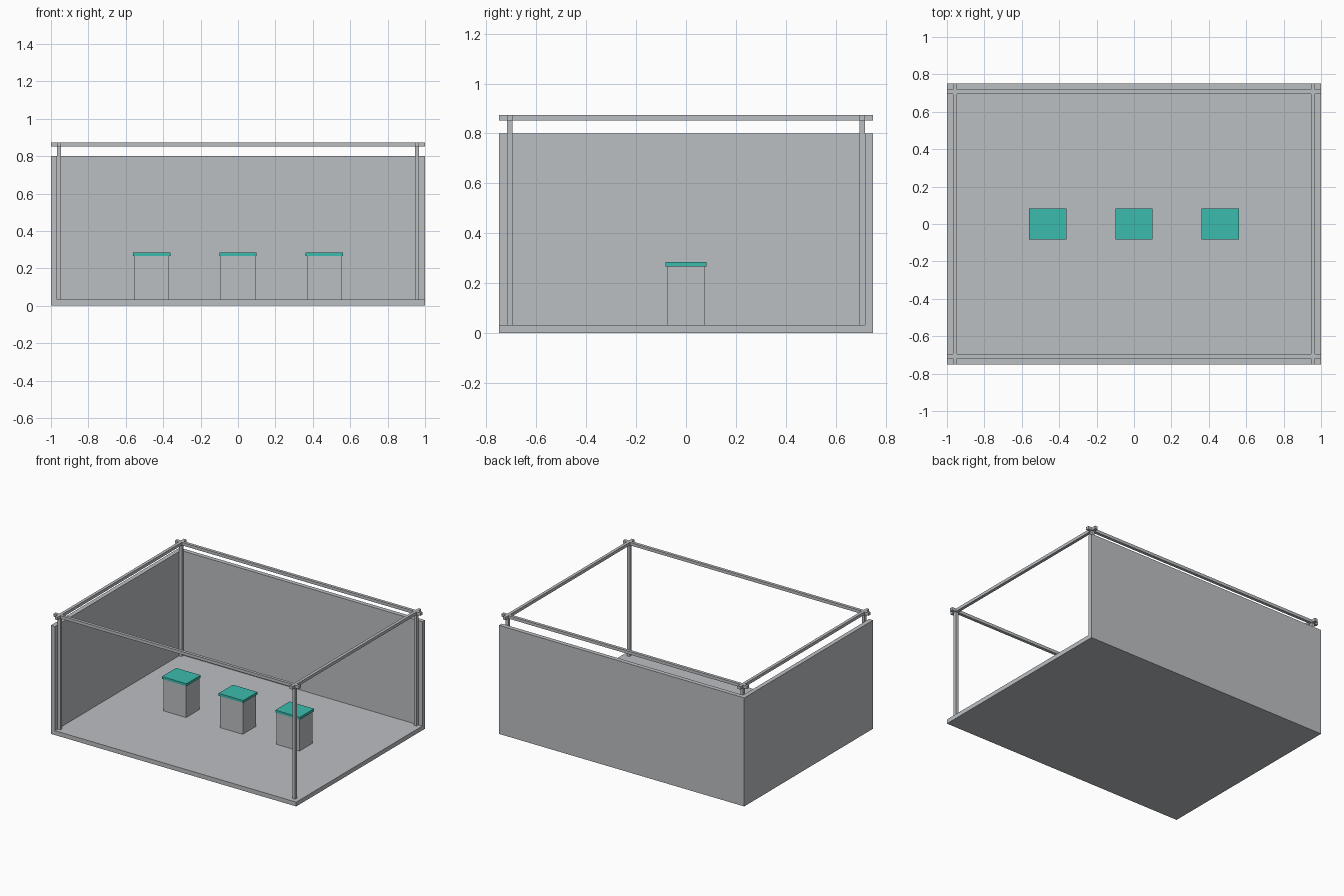
import bpy
import bmesh
from mathutils import Matrix, Vector

cube = bpy.data.objects.get("Cube")
if cube:
    bpy.data.objects.remove(cube, do_unlink=True)


def material(name, colour):
    m = bpy.data.materials.new(name)
    m.use_nodes = True
    m.diffuse_color = colour
    m.node_tree.nodes["Principled BSDF"].inputs["Base Color"].default_value = colour
    return m


grey = material("pale grey", (0.50, 0.52, 0.54, 1))
teal = material("teal", (0.045, 0.50, 0.42, 1))


def box(name, low, high, mat):
    """Axis-aligned box between two corners."""
    low, high = Vector(low), Vector(high)
    bm = bmesh.new()
    bmesh.ops.create_cube(bm, size=1, matrix=Matrix.Translation((low + high) / 2)
                          @ Matrix.Diagonal((*(high - low), 1)))
    mesh = bpy.data.meshes.new(name)
    bm.to_mesh(mesh)
    bm.free()
    mesh.materials.append(mat)
    obj = bpy.data.objects.new(name, mesh)
    bpy.context.collection.objects.link(obj)
    return obj


X, Y = 1.0, 0.75          # half size of the booth
T = 0.032                 # panel thickness
BAR = 0.022               # frame bar thickness
WALL_TOP, TOP = 0.80, 0.874
IN_X, IN_Y = X - T, Y - T  # outer faces of the frame

# Floor and the two walls
box("floor", (-X, -Y, 0), (X, Y, T), grey)
box("back_wall", (-X, IN_Y, T), (X, Y, WALL_TOP), grey)
box("side_wall", (-X, -Y, T), (-IN_X, IN_Y, WALL_TOP), grey)

# Corner posts
bx, by = IN_X - BAR / 2, IN_Y - BAR / 2
h = BAR / 2
for sx, side in ((-1, "right"), (1, "left")):
    for sy, end in ((-1, "front"), (1, "back")):
        box(f"{end}_{side}_post", (sx * bx - h, sy * by - h, T),
            (sx * bx + h, sy * by + h, TOP - BAR), grey)

# Top rails, crossing past each corner
for s, end, side in ((-1, "front", "right"), (1, "back", "left")):
    box(f"{end}_rail", (-X, s * by - h, TOP - BAR), (X, s * by + h, TOP), grey)
    box(f"{side}_rail", (s * bx - h, -Y, TOP - BAR), (s * bx + h, Y, TOP), grey)

# Row of pedestals with coloured tops
for x, place in ((-0.462, "right"), (0, "middle"), (0.462, "left")):
    box(f"{place}_pedestal", (x - 0.093, -0.077, T), (x + 0.093, 0.077, 0.267), grey)
    box(f"{place}_pedestal_top", (x - 0.1, -0.083, 0.267), (x + 0.1, 0.083, 0.285), teal)
